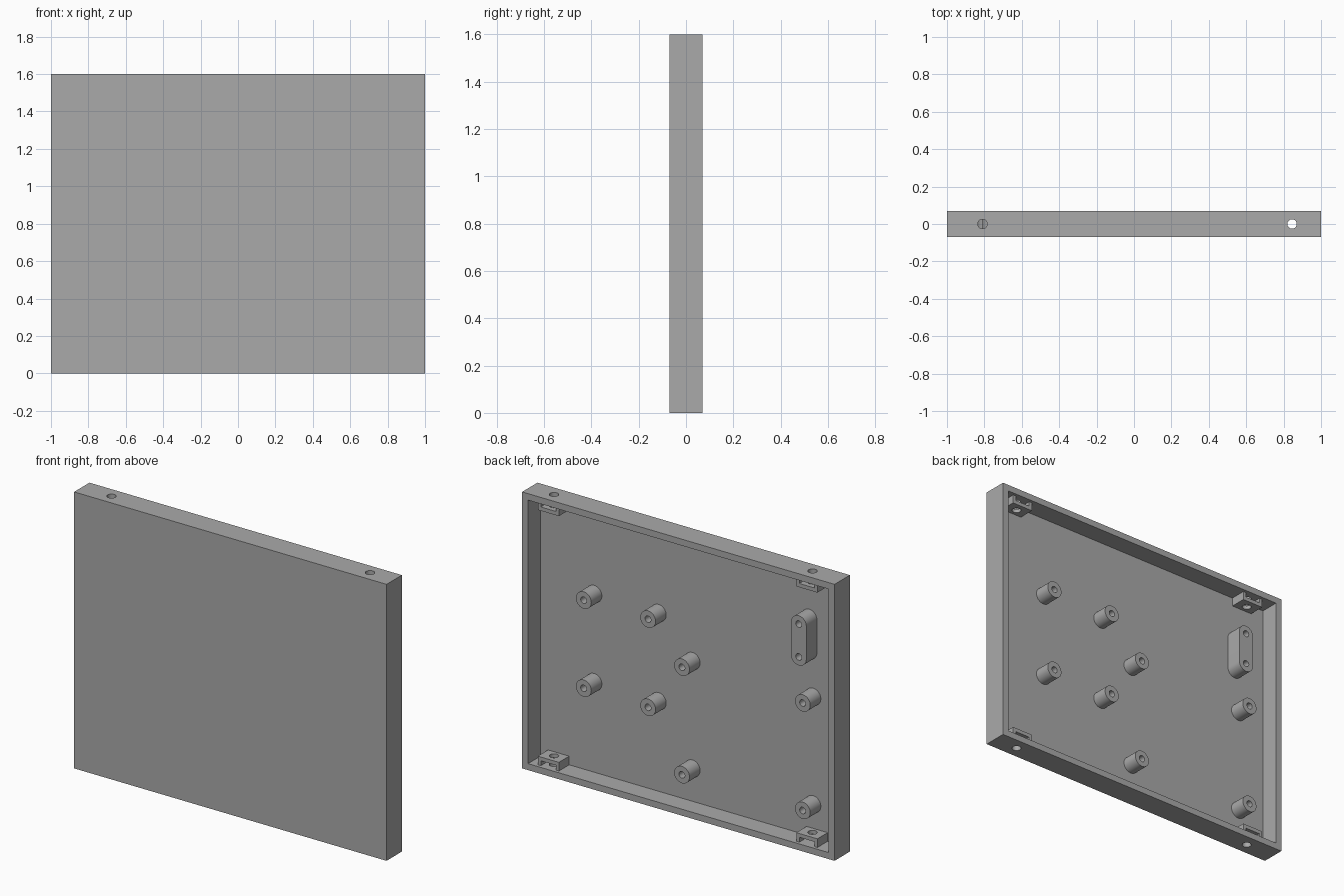
import bpy, bmesh, math
from mathutils import Matrix

cube = bpy.data.objects.get("Cube")
if cube:
    bpy.data.objects.remove(cube, do_unlink=True)

# Overall sizes
W, D, H = 2.0, 0.14, 1.6
WALL = 0.0375
FLOOR_Y = -0.042
POST_Y = 0.055
CLIP_H, CLIP_W, CLIP_Y = 0.05, 0.135, 0.052

grey = bpy.data.materials.new("plain grey")
grey.use_nodes = True
grey.diffuse_color = (0.4, 0.4, 0.4, 1)
grey.node_tree.nodes["Principled BSDF"].inputs["Base Color"].default_value = grey.diffuse_color


def finish(bm, name):
    bmesh.ops.recalc_face_normals(bm, faces=bm.faces)
    mesh = bpy.data.meshes.new(name)
    bm.to_mesh(mesh)
    bm.free()
    mesh.materials.append(grey)
    obj = bpy.data.objects.new(name, mesh)
    bpy.context.collection.objects.link(obj)
    return obj


def box(name, x0, x1, y0, y1, z0, z1):
    bm = bmesh.new()
    size = Matrix.Diagonal((x1 - x0, y1 - y0, z1 - z0, 1))
    place = Matrix.Translation(((x0 + x1) / 2, (y0 + y1) / 2, (z0 + z1) / 2))
    bmesh.ops.create_cube(bm, size=1, matrix=place @ size)
    return finish(bm, name)


def post(name, x, z, r, y0, y1, half=0.0, steps=16):
    """Round or stadium-shaped bar along y."""
    bm = bmesh.new()
    points = []
    for side in (1, -1):
        last = steps + 1 if half else steps
        for i in range(last):
            a = math.pi * i / steps
            points.append((x + side * r * math.cos(a), y0, z + side * (half + r * math.sin(a))))
    face = bm.faces.new([bm.verts.new(p) for p in points])
    out = bmesh.ops.extrude_face_region(bm, geom=[face])
    moved = [v for v in out["geom"] if isinstance(v, bmesh.types.BMVert)]
    bmesh.ops.translate(bm, verts=moved, vec=(0, y1 - y0, 0))
    return finish(bm, name)


def upright_hole(x, z0, z1, r):
    """Vertical round cutter."""
    bm = bmesh.new()
    bmesh.ops.create_cone(bm, cap_ends=True, segments=32, radius1=r, radius2=r, depth=z1 - z0,
                          matrix=Matrix.Translation((x, 0, (z0 + z1) / 2)))
    return finish(bm, "hole_cutter")


def cut(obj, cutter):
    """Subtract the cutter, then discard it."""
    cutter.hide_render = True
    mod = obj.modifiers.new("cut", 'BOOLEAN')
    mod.operation = 'DIFFERENCE'
    mod.solver = 'EXACT'
    mod.object = cutter
    bpy.context.view_layer.objects.active = obj
    bpy.ops.object.modifier_apply(modifier=mod.name)
    bpy.data.objects.remove(cutter, do_unlink=True)


def smooth(obj):
    bpy.ops.object.select_all(action='DESELECT')
    obj.select_set(True)
    bpy.context.view_layer.objects.active = obj
    bpy.ops.object.shade_smooth_by_angle(angle=math.radians(30))


# Shallow tray, open at the back
tray = box("tray", -W / 2, W / 2, -D / 2, D / 2, 0, H)
cut(tray, box("tray_cutter", -W / 2 + WALL, W / 2 - WALL, FLOOR_Y, D, WALL, H - WALL))

# Screw holes through the top and bottom walls, with a nut clip behind each
for side, x in (("left", 0.845), ("right", -0.81)):
    for level in ("bottom", "top"):
        low = level == "bottom"
        # The lower right hole stops just short of the inside
        end = WALL - 0.004 if low and side == "right" else WALL + 0.01
        cut(tray, upright_hole(x, -0.02, end, 0.025) if low
            else upright_hole(x, H - WALL - 0.01, H + 0.02, 0.025))

        z0 = WALL - 0.002 if low else H - WALL - CLIP_H
        z1 = WALL + CLIP_H if low else H - WALL + 0.002
        clip = box(f"{level}_{side}_clip", x - CLIP_W / 2, x + CLIP_W / 2,
                   FLOOR_Y - 0.002, CLIP_Y, z0, z1)
        # Nut pocket open to the back and against the wall
        p0 = z0 - 0.01 if low else z0 + 0.022
        p1 = z1 - 0.022 if low else z1 + 0.01
        cut(clip, box("pocket_cutter", x - 0.048, x + 0.048, -0.036, 0.1, p0, p1))
        cut(clip, upright_hole(x, z0 - 0.02, z1 + 0.02, 0.025))
        smooth(clip)
smooth(tray)

# Hollow round standoffs in pairs, one above the other
n = 0
for x, heights in ((0.617, (0.56, 1.07)), (0.205, (0.56, 1.07)),
                   (-0.012, (0.228, 0.85)), (-0.785, (0.228, 0.85))):
    for z in heights:
        n += 1
        standoff = post(f"standoff_{n}", x, z, 0.049, FLOOR_Y - 0.003, POST_Y)
        cut(standoff, post("bore_cutter", x, z, 0.019, FLOOR_Y + 0.003, 0.1))
        smooth(standoff)

# Long rounded mount with two screw holes
mount = post("long_mount", -0.76, 1.205, 0.049, FLOOR_Y - 0.003, POST_Y, half=0.095)
for dz in (-0.095, 0.095):
    cut(mount, post("bore_cutter", -0.76, 1.205 + dz, 0.019, FLOOR_Y + 0.003, 0.1))
smooth(mount)
